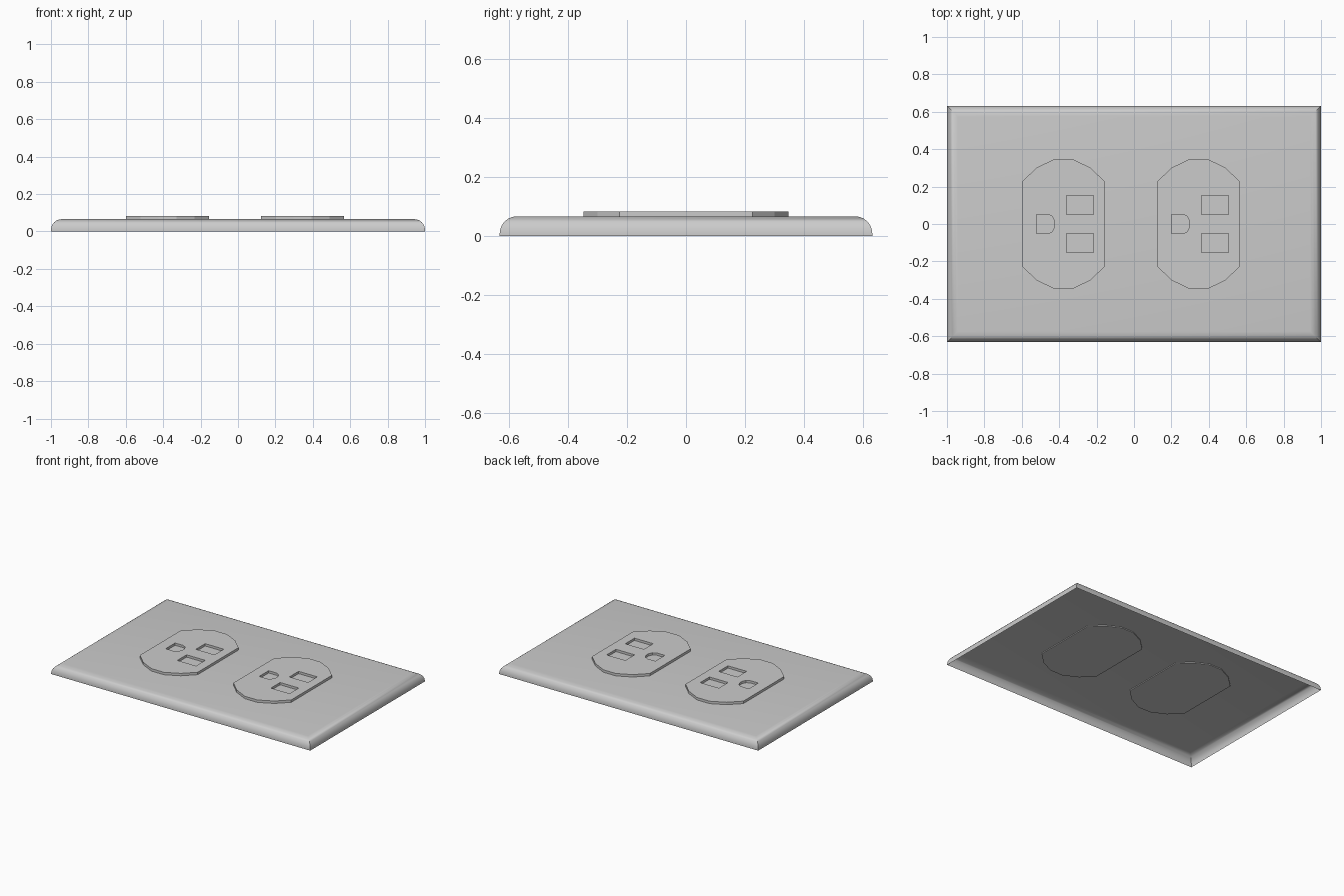
import bpy, bmesh, math

if "Cube" in bpy.data.objects:
    bpy.data.objects.remove(bpy.data.objects["Cube"])

def finish(bm, name):
    bmesh.ops.recalc_face_normals(bm, faces=bm.faces)
    mesh = bpy.data.meshes.new(name)
    bm.to_mesh(mesh)
    bm.free()
    obj = bpy.data.objects.new(name, mesh)
    bpy.context.collection.objects.link(obj)
    return obj

def add_prism(bm, outline, z0, z1, dx):
    low = [bm.verts.new((x + dx, y, z0)) for x, y in outline]
    top = [bm.verts.new((x + dx, y, z1)) for x, y in outline]
    bm.faces.new(low[::-1])
    bm.faces.new(top)
    n = len(outline)
    for i in range(n):
        j = (i + 1) % n
        bm.faces.new((low[i], low[j], top[j], top[i]))

def mirror_y(half):
    """Close a half outline (y > 0, ordered by x) across the x axis."""
    return [(x, -y) for x, y in half] + half[::-1]

# Wall plate: open-backed shell with a rounded rim and mitred corners
HX, HY, H, R, SEG = 1.0, 0.632, 0.066, 0.058, 6
rim = [(0, 0)]
for i in range(SEG + 1):
    a = math.pi / 2 * i / SEG
    rim.append((R * (1 - math.cos(a)), H - R + R * math.sin(a)))
bm = bmesh.new()
rings = [[bm.verts.new((sx * (HX - d), sy * (HY - d), z))
          for sx, sy in ((-1, -1), (1, -1), (1, 1), (-1, 1))] for d, z in rim]
for a, b in zip(rings, rings[1:]):
    for i in range(4):
        j = (i + 1) % 4
        bm.faces.new((a[i], a[j], b[j], b[i]))
bm.faces.new(rings[-1])
plate = finish(bm, "wall_plate")
# an open shell needs its normals facing up and out
if plate.data.polygons[-1].normal.z < 0:
    plate.data.flip_normals()
bpy.context.view_layer.objects.active = plate
plate.select_set(True)
bpy.ops.object.shade_smooth_by_angle(angle=math.radians(40))

# Socket outlines, relative to the socket centre
face = mirror_y([(-.223, .225), (-.145, .30), (-.048, .348),
                 (.048, .348), (.145, .30), (.223, .225)])
ground_hole = mirror_y([(-.145, .052), (-.083, .052), (-.06, .04), (-.047, .015)])
blade_slots = [[(.016, y), (.16, y), (.16, y + .102), (.016, y + .102)]
               for y in (-.153, .051)]

# Two raised sockets with recessed slots
for side, dx in (("left", -.377), ("right", .345)):
    bm = bmesh.new()
    add_prism(bm, face, .06, .083, dx)
    socket = finish(bm, side + "_socket")

    bm = bmesh.new()
    for outline in [ground_hole] + blade_slots:
        add_prism(bm, outline, .067, .12, dx)
    cutter = finish(bm, side + "_slot_cutter")
    cutter.hide_render = True
    cutter.display_type = 'WIRE'

    cut = socket.modifiers.new("slots", 'BOOLEAN')
    cut.operation = 'DIFFERENCE'
    cut.solver = 'EXACT'
    cut.object = cutter
